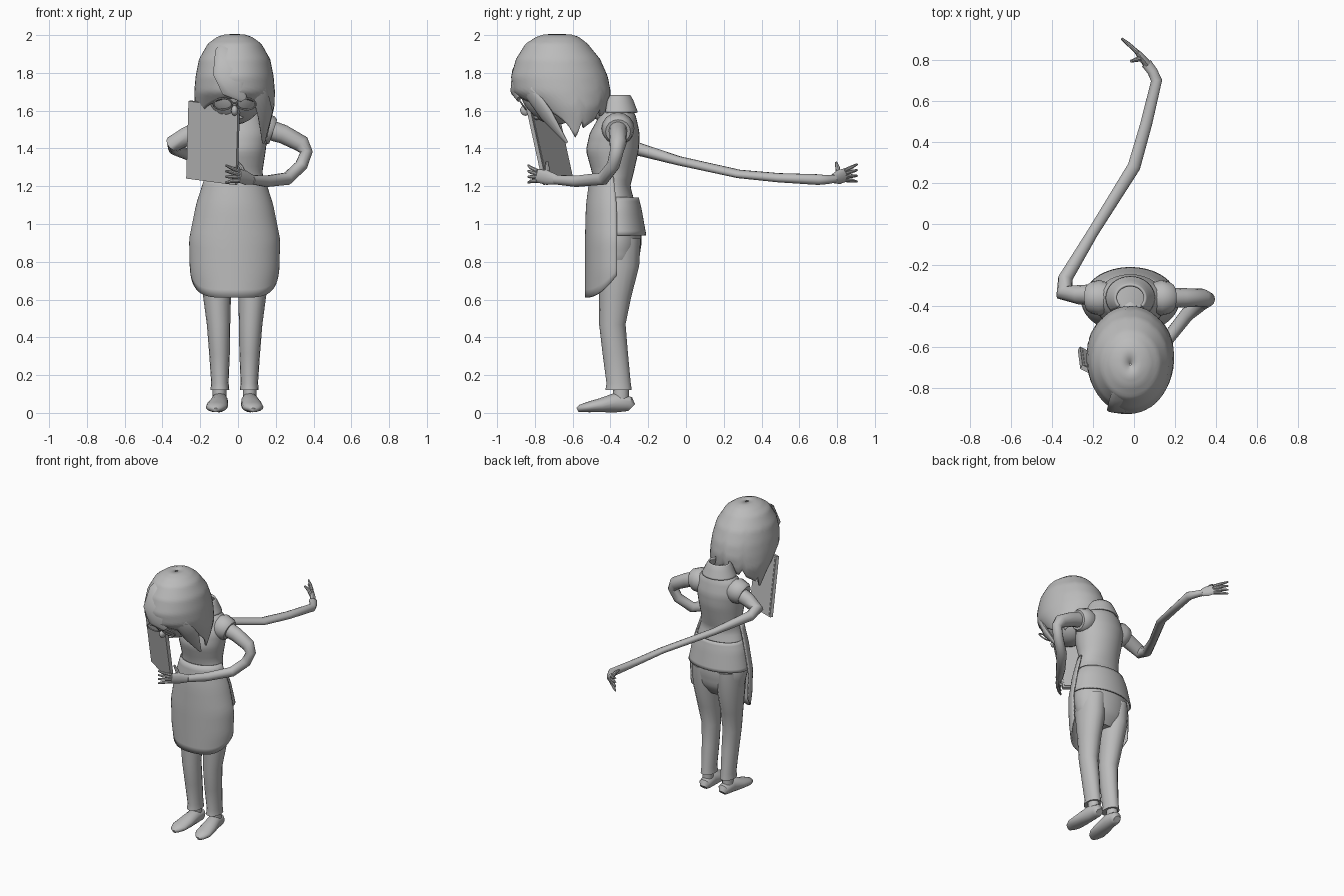
import bpy
from math import sin, cos, pi, radians
from mathutils import Vector, Matrix

cube = bpy.data.objects.get("Cube")
if cube:
    bpy.data.objects.remove(cube)

import bmesh

grey = bpy.data.materials.new("plain_grey")
grey.use_nodes = True
grey.diffuse_color = (0.5, 0.5, 0.5, 1)
grey.node_tree.nodes["Principled BSDF"].inputs["Base Color"].default_value = (0.5, 0.5, 0.5, 1)

MID = -0.018  # the body's middle line in x
made = []


def finish(name, bm, thickness=0):
    """Turn a bmesh into a named object, optionally thickened inward."""
    bmesh.ops.recalc_face_normals(bm, faces=bm.faces)
    mesh = bpy.data.meshes.new(name)
    bm.to_mesh(mesh)
    bm.free()
    mesh.materials.append(grey)
    obj = bpy.data.objects.new(name, mesh)
    bpy.context.collection.objects.link(obj)
    if thickness:
        mod = obj.modifiers.new("thickness", "SOLIDIFY")
        mod.thickness = thickness
        mod.offset = 0
    made.append(obj)
    return obj


def skin(name, rows, closed=True, caps=True, thickness=0):
    """Join rows of points with quads."""
    bm = bmesh.new()
    grid = [[bm.verts.new(p) for p in row] for row in rows]
    n = len(grid[0])
    for a, b in zip(grid, grid[1:]):
        for i in range(n if closed else n - 1):
            j = (i + 1) % n
            bm.faces.new((a[i], a[j], b[j], b[i]))
    if closed and caps:
        bm.faces.new(grid[0])
        bm.faces.new(grid[-1])
    return finish(name, bm, thickness)


def sweep(name, points, ref, n=12):
    """Tube along (x, y, z, side radius, radius along ref)."""
    centres = [Vector(p[:3]) for p in points]
    side, rows = None, []
    for i, p in enumerate(points):
        t = Vector()
        if i:
            t += (centres[i] - centres[i - 1]).normalized()
        if i < len(points) - 1:
            t += (centres[i + 1] - centres[i]).normalized()
        t.normalize()
        side = t.cross(Vector(ref)) if side is None else side - t * side.dot(t)
        side.normalize()
        up = side.cross(t)
        rows.append([centres[i] + side * p[3] * cos(2 * pi * k / n) + up * p[4] * sin(2 * pi * k / n)
                     for k in range(n)])
    return skin(name, rows)


def body(name, rings, arc=None, bottom=None, n=32, thickness=0, power=1):
    """Stack of ellipses (z, half width, front y, back y), top to bottom.
    arc limits it to part of the turn (0 is front, 90 is left)."""
    def at(z):
        for a, b in zip(rings, rings[1:]):
            if z >= b[0]:
                break
        f = (z - a[0]) / (b[0] - a[0])
        return [p + (q - p) * f for p, q in zip(a[1:], b[1:])]

    steps = 3 * len(rings)
    lo, hi = arc or (0, 360)
    angles = [radians(lo + (hi - lo) * k / (n if arc is None else n - 1)) for k in range(n)]
    rows = []
    for s in range(steps + 1):
        row = []
        for k, a in enumerate(angles):
            end = bottom(a, k) if bottom else rings[-1][0]
            z = rings[0][0] + (end - rings[0][0]) * (s / steps) ** power
            w, y0, y1 = at(z)
            row.append((MID + w * sin(a), (y0 + y1) / 2 - (y1 - y0) / 2 * cos(a), z))
        rows.append(row)
    return skin(name, rows, arc is None, not thickness, thickness)


def ball(name, centre, size, tilt=0):
    bm = bmesh.new()
    m = Matrix.Translation(centre) @ Matrix.Rotation(radians(tilt), 4, "X") @ Matrix.Diagonal((*size, 1))
    bmesh.ops.create_uvsphere(bm, u_segments=24, v_segments=16, radius=1, matrix=m)
    return finish(name, bm)


# Torso, hips and clothing
body("shirt_torso", [(1.62, .08, -.42, -.29), (1.57, .145, -.46, -.265), (1.48, .175, -.51, -.245),
                     (1.39, .165, -.53, -.25), (1.28, .148, -.5, -.275), (1.2, .155, -.485, -.295),
                     (1.11, .18, -.49, -.27)])
body("trouser_hips", [(1.14, .155, -.46, -.28), (1.0, .2, -.5, -.24), (.9, .205, -.5, -.235),
                      (.8, .185, -.48, -.25), (.73, .12, -.43, -.3)])
body("shirt_tail", [(1.14, .168, -.48, -.255), (1.08, .195, -.5, -.24), (.94, .222, -.51, -.215)],
     arc=(80, 280), thickness=.01)
body("apron", [(1.25, .152, -.505, -.27), (1.1, .2, -.525, -.22), (.92, .236, -.53, -.21),
               (.75, .232, -.53, -.21), (.61, .205, -.53, -.23)], arc=(-92, 92),
     bottom=lambda a, k: .61 + .11 * (1 - cos(a)) ** 2, thickness=.01)
body("shirt_collar", [(1.68, .07, -.42, -.3), (1.655, .085, -.44, -.285), (1.59, .115, -.46, -.26)],
     arc=(50, 310), thickness=.012)
sweep("neck", [(MID, -.36, 1.54, .06, .06), (MID, -.45, 1.6, .052, .052), (MID, -.62, 1.66, .055, .055)], (0, 0, 1))

# Legs, ankles and feet
for label, s in (("left", 1), ("right", -1)):
    sweep(label + "_trouser_leg", [(MID + s * x, y, z, a, b) for x, y, z, a, b in (
        (.095, -.365, .92, .09, .125), (.097, -.36, .78, .088, .112), (.093, -.375, .62, .074, .085),
        (.085, -.39, .47, .062, .07), (.08, -.375, .32, .055, .067), (.078, -.357, .16, .046, .064),
        (.078, -.357, .12, .05, .07))], (0, 1, 0), 16)
    sweep(label + "_ankle", [(MID + s * .08, -.345, z, .036, .042) for z in (.18, .11, .04)], (0, 1, 0))
    sweep(label + "_foot", [(MID + s * x, y, h / 2 + .003, w, h / 2) for x, y, h, w in (
        (.076, -.288, .05, .025), (.077, -.305, .085, .042), (.08, -.37, .105, .046), (.09, -.45, .075, .056),
        (.097, -.52, .055, .056), (.1, -.56, .04, .036), (.1, -.575, .025, .012))], (0, 0, 1), 16)
    sweep(label + "_sleeve", [(MID + s * x, -.36, z, a, a) for x, z, a in (
        (.1, 1.5, .07), (.15, 1.505, .087), (.19, 1.495, .078), (.205, 1.49, .066))], (0, 0, 1), 16)

# Arms
sweep("left_arm", [(.13, -.36, 1.51, .052, .055), (.24, -.36, 1.475, .047, .05), (.335, -.36, 1.425, .044, .046),
                   (.362, -.368, 1.38, .036, .034), (.335, -.385, 1.31, .034, .034),
                   (.26, -.44, 1.24, .036, .034), (.15, -.58, 1.226, .032, .03), (.07, -.69, 1.235, .024, .026)],
      (0, 0, 1))
sweep("right_arm", [(-.17, -.345, 1.505, .052, .055), (-.27, -.345, 1.465, .047, .05),
                    (-.34, -.335, 1.425, .044, .046), (-.335, -.265, 1.4, .035, .036),
                    (-.2, -.04, 1.335, .024, .028), (0, .28, 1.265, .021, .033), (.06, .49, 1.245, .024, .03),
                    (.11, .7, 1.235, .029, .028), (.09, .745, 1.235, .024, .026), (.06, .785, 1.24, .021, .027)],
      (0, 0, 1))


# Hands: a flat palm, four spread fingers and a thumb
def hand(label, wrist, knuckles, tips, thumb):
    wrist, knuckles, tips, thumb = map(Vector, (wrist, knuckles, tips, thumb))
    half = (wrist + knuckles) / 2
    sweep(label + "_palm", [(*wrist, .02, .026), (*half, .018, .038), (*knuckles, .013, .036)], (0, 0, 1))
    for k in range(4):
        lift = Vector((0, 0, .019 * (k - 1.5)))
        root, tip = knuckles + lift * .9, tips + lift * 1.6
        bend = (root + tip) / 2 + (knuckles - half) * .2
        sweep("%s_finger_%d" % (label, k + 1),
              [(*root, .011, .011), (*bend, .01, .01), (*tip, .006, .006)], (0, 0, 1), 8)
    sweep(label + "_thumb", [(*half, .014, .014), (*((half + thumb) / 2 + Vector((0, 0, .012))), .012, .012),
                             (*thumb, .007, .007)], (0, 1, 0), 8)


hand("left", (.075, -.685, 1.235), (.005, -.785, 1.255), (-.065, -.835, 1.265), (-.005, -.735, 1.33))
hand("right", (.065, .78, 1.24), (.015, .84, 1.258), (-.06, .905, 1.27), (-.015, .795, 1.325))

# Head and face
ball("head", (MID, -.705, 1.71), (.16, .17, .19), 35)
ball("nose", (MID, -.852, 1.6), (.018, .025, .028), 35)
ball("mouth", (MID, -.79, 1.565), (.045, .014, .014), 35)
for label, s in (("left", 1), ("right", -1)):
    ring, steps = [], 20
    tilt = Matrix.Rotation(radians(35), 3, "X")
    for k in range(steps + 1):
        a = 2 * pi * k / steps
        p = tilt @ Vector((.05 * cos(a), 0, .036 * sin(a))) + Vector((MID + s * .062, -.868, 1.635))
        ring.append((*p, .005, .005))
    sweep(label + "_glasses_rim", ring, tilt @ Vector((0, 1, 0)), 6)
sweep("glasses_bridge", [(MID + x, -.872, 1.64, .004, .004) for x in (-.014, .014)], (0, 0, 1), 6)


# Bobbed hair, long at the sides and notched at the back
def hair_edge(a, k):
    c = cos(a)
    if c > 0:
        return 1.45 + .22 * c ** .7
    return 1.45 + .14 * -c + (.05 if k % 5 == 0 else 0)


body("hair", [(2.0, .004, -.69, -.68), (1.998, .05, -.75, -.61), (1.985, .09, -.79, -.57),
              (1.95, .138, -.845, -.525), (1.87, .183, -.895, -.46), (1.78, .201, -.92, -.42),
              (1.7, .208, -.91, -.405), (1.62, .205, -.82, -.415), (1.54, .185, -.74, -.455),
              (1.43, .16, -.64, -.54)], bottom=hair_edge, n=50, thickness=.012, power=1.5)
sweep("hair_side_lock", [(-.05, -.865, 1.88, .015, .01), (.04, -.885, 1.81, .04, .018),
                         (.115, -.825, 1.7, .05, .02), (.145, -.74, 1.58, .05, .02),
                         (.135, -.63, 1.43, .008, .006)], (.5, -1, 0))
sweep("hair_fringe", [(-.06, -.75, 1.985, .02, .01), (-.07, -.85, 1.92, .05, .016), (-.055, -.9, 1.81, .08, .02),
                      (-.02, -.91, 1.72, .07, .018), (.03, -.885, 1.66, .02, .01)], (0, -1, .3))

# Tablet, leaning and turned to one side
across = Vector((.262, -.14, -.035))
rise = Vector((.012, -.09, .41))
out = across.cross(rise).normalized()
frame = Matrix((across, rise, out * .022)).transposed().to_4x4()


def slab(name, scale, shift, bevel):
    bm = bmesh.new()
    bmesh.ops.create_cube(bm, size=1)
    centre = Vector((-.132, -.722, 1.43)) + out * shift
    bm.transform(Matrix.Translation(centre) @ frame @ Matrix.Diagonal((*scale, 1)))
    corners = [e for e in bm.edges if abs((e.verts[0].co - e.verts[1].co).normalized().dot(out)) > .9]
    bmesh.ops.bevel(bm, geom=corners, offset=bevel, segments=4, profile=.5, affect="EDGES")
    return finish(name, bm)


slab("tablet", (1, 1, 1), 0, .022)
slab("tablet_back_plate", (.92, .94, .2), -.011, .018)

# Smooth shading with sharp creases kept
bpy.ops.object.select_all(action="DESELECT")
for obj in made:
    obj.select_set(True)
bpy.context.view_layer.objects.active = made[0]
bpy.ops.object.shade_smooth_by_angle(angle=radians(42))
